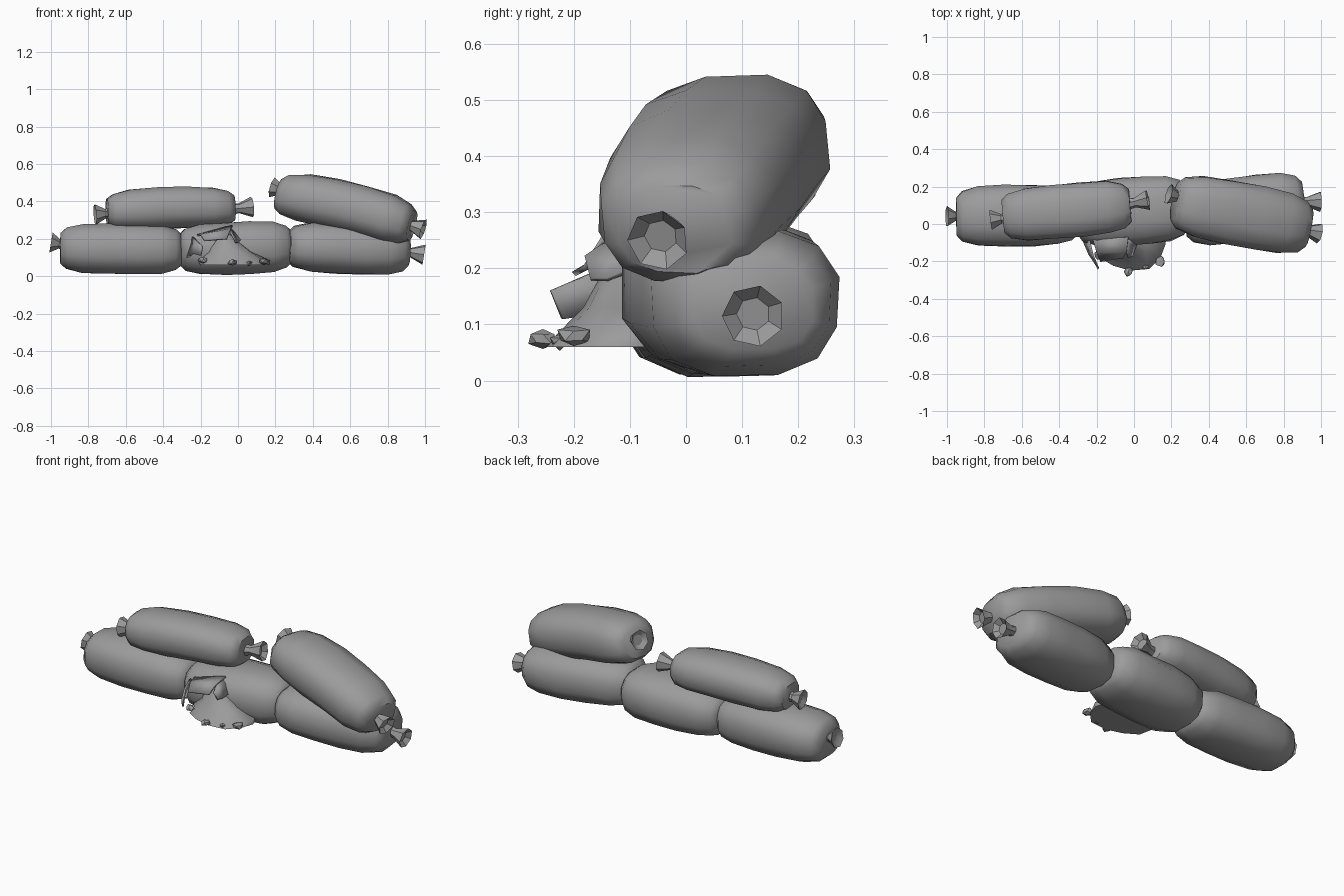
import bpy, bmesh, math, random
from mathutils import Vector

random.seed(4)
if "Cube" in bpy.data.objects:
    bpy.data.objects.remove(bpy.data.objects["Cube"], do_unlink=True)

canvas = bpy.data.materials.new("grey canvas")
canvas.use_nodes = True
GREY = (0.33, 0.33, 0.33, 1)
canvas.diffuse_color = GREY
canvas.node_tree.nodes["Principled BSDF"].inputs["Base Color"].default_value = GREY


def finish(name, bm, angle=50):
    bmesh.ops.recalc_face_normals(bm, faces=bm.faces)
    mesh = bpy.data.meshes.new(name)
    bm.to_mesh(mesh)
    bm.free()
    mesh.materials.append(canvas)
    obj = bpy.data.objects.new(name, mesh)
    bpy.context.collection.objects.link(obj)
    bpy.ops.object.select_all(action='DESELECT')
    obj.select_set(True)
    bpy.context.view_layer.objects.active = obj
    bpy.ops.object.shade_smooth_by_angle(angle=math.radians(angle))
    return obj


def loft(name, rings, angle=50):
    """Skin a list of point rings and close both ends."""
    bm = bmesh.new()
    loops = [[bm.verts.new(p) for p in ring] for ring in rings]
    n = len(loops[0])
    for a, b in zip(loops, loops[1:]):
        for i in range(n):
            j = (i + 1) % n
            bm.faces.new((a[i], a[j], b[j], b[i]))
    bm.faces.new(loops[0])
    bm.faces.new(loops[-1])
    return finish(name, bm, angle)


def ring(center, axis, ry, rz, sides, power=1.0, wobble=0.0):
    """Rounded-box ring square to the axis."""
    side = Vector((0, 0, 1)).cross(axis).normalized()
    up = axis.cross(side)
    points = []
    for i in range(sides):
        a = math.tau * (i + 0.5) / sides
        c, s = math.cos(a), math.sin(a)
        k = 1 + random.uniform(-wobble, wobble)
        y = math.copysign(abs(c) ** power, c) * ry * k
        z = math.copysign(abs(s) ** power, s) * rz * k
        points.append(center + side * y + up * z)
    return points


# position along the bag, relative girth
PROFILE = ((0, .62), (.05, .83), (.18, .98), (.4, 1.02),
           (.62, 1.02), (.83, .98), (.95, .83), (1, .62))


def bag(name, start, end, ry, rz, arch=0):
    start, end = Vector(start), Vector(end)
    axis = (end - start).normalized()
    rings = []
    for t, girth in PROFILE:
        c = start.lerp(end, t) + Vector((0, 0, arch * math.sin(math.pi * t)))
        rings.append(ring(c, axis, ry * girth, rz * girth, 12, .8, .025))
    loft(name, rings)


def tie(name, base, tip):
    """Flared, gathered neck with a hollow mouth."""
    base, tip = Vector(base), Vector(tip)
    axis = (tip - base).normalized()
    steps = ((-.3, .036), (.25, .026), (1, .056), (.75, .03))
    loft(name, [ring(base.lerp(tip, t), axis, r, r, 7) for t, r in steps], 35)


# Bottom row
bag("lower_right_bag", (-.95, .04, .15), (-.30, .05, .14), .165, .135)
bag("lower_middle_bag", (-.31, .05, .14), (.285, .09, .16), .18, .14)
bag("lower_left_bag", (.27, .04, .16), (.91, .12, .135), .175, .135)
# Top row
bag("upper_right_bag", (-.70, .04, .345), (-.02, .10, .365), .145, .11, .012)
bag("upper_left_bag", (.22, .12, .44), (.93, -.02, .27), .17, .132, .02)

# Gathered necks
tie("lower_right_tie", (-.94, .04, .17), (-1, .04, .18))
tie("lower_left_tie", (.90, .12, .13), (.995, .12, .115))
tie("upper_right_outer_tie", (-.69, .03, .335), (-.765, .02, .33))
tie("upper_right_inner_tie", (-.02, .11, .36), (.075, .13, .37))
tie("upper_left_inner_tie", (.25, .14, .455), (.185, .16, .475))
tie("upper_left_outer_tie", (.90, -.03, .28), (.99, -.05, .25))

# Spilled sand heap, wide at the foot and narrow at the tear
heap = []
for z, rx, ry, cx in ((.06, .20, .15, -.02), (.085, .185, .13, -.02),
                      (.13, .12, .085, -.04), (.18, .07, .05, -.06),
                      (.225, .03, .025, -.07)):
    pts = []
    for i in range(12):
        a = math.tau * i / 12
        k = random.uniform(.9, 1.05)
        pts.append((cx + rx * k * math.cos(a), -.105 + ry * k * math.sin(a), z))
    heap.append(pts)
loft("spilled_sand", heap)

# Clods around the foot of the heap
for i, (x, y, z, r) in enumerate(((-.03, -.255, .075, .026), (.14, -.20, .08, .03),
                                  (.06, -.225, .07, .02), (-.19, -.17, .085, .026))):
    bm = bmesh.new()
    bmesh.ops.create_icosphere(bm, subdivisions=1, radius=r)
    for v in bm.verts:
        v.co *= random.uniform(.8, 1.2)
        v.co.z *= .7
        v.co += Vector((x, y, z))
    finish("sand_clod_%d" % (i + 1), bm, 30)


def flap(name, *rows):
    """Thin strip of torn canvas through pairs of points."""
    bm = bmesh.new()
    pairs = [[bm.verts.new(p) for p in row] for row in rows]
    for a, b in zip(pairs, pairs[1:]):
        bm.faces.new((a[0], a[1], b[1], b[0]))
    obj = finish(name, bm, 40)
    solid = obj.modifiers.new("thickness", 'SOLIDIFY')
    solid.thickness = .01
    solid.offset = 0


# Torn edges of the burst bag
flap("torn_flap_top", ((-.22, -.08, .22), (-.03, -.07, .27)),
     ((-.20, -.15, .22), (-.04, -.15, .25)),
     ((-.18, -.20, .19), (-.06, -.18, .20)))
flap("torn_flap_side", ((-.24, -.09, .21), (-.27, -.09, .10)),
     ((-.22, -.17, .19), (-.24, -.16, .12)),
     ((-.19, -.24, .16), (-.20, -.22, .11)))
flap("torn_flap_inner", ((-.05, -.08, .26), (.02, -.09, .20)),
     ((-.04, -.15, .24), (.00, -.14, .18)),
     ((-.03, -.18, .22), (-.01, -.17, .18)))
